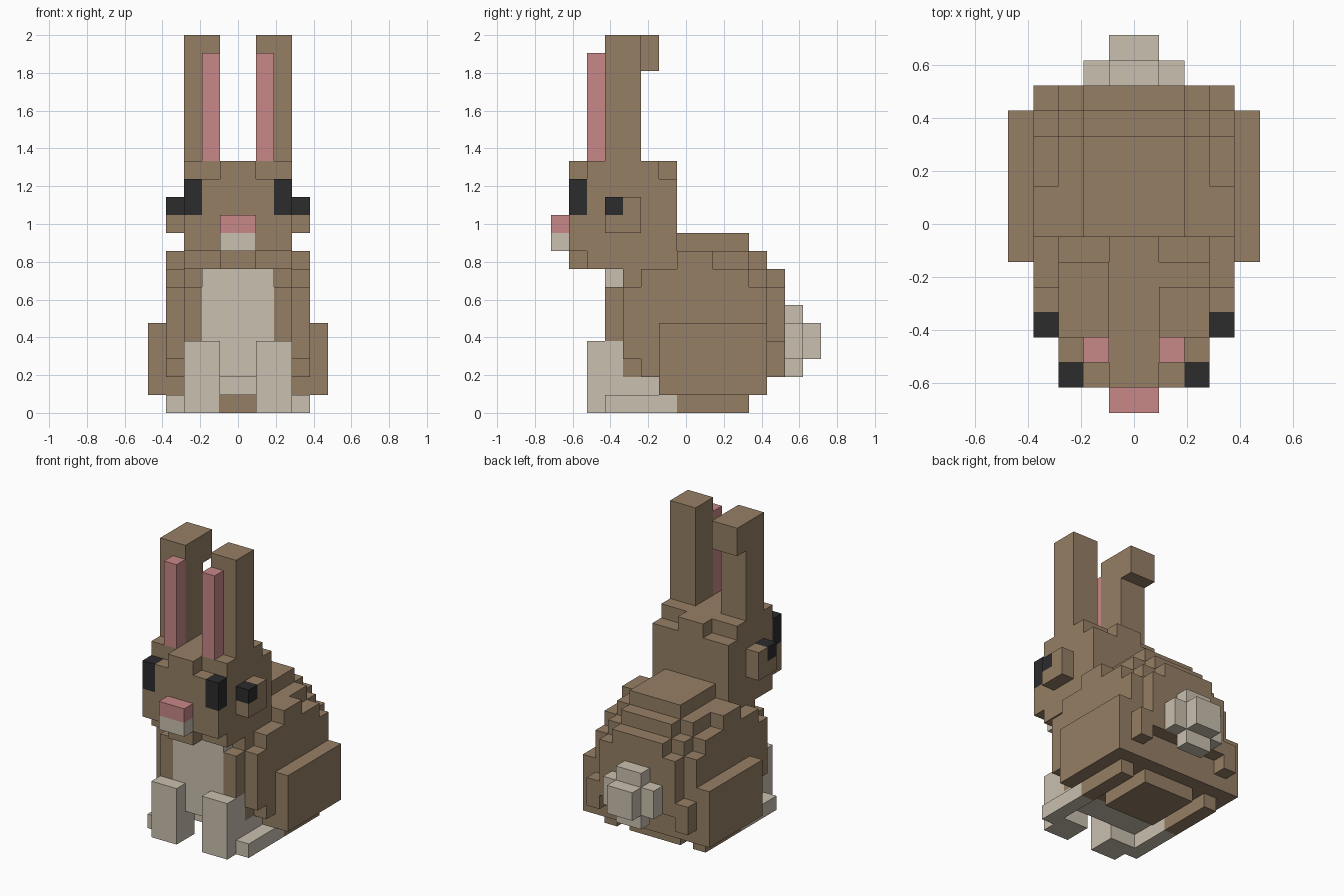
import bpy, bmesh
from mathutils import Vector

cube = bpy.data.objects.get("Cube")
if cube:
    bpy.data.objects.remove(cube, do_unlink=True)

UNIT = 2 / 21          # edge of one block
DEPTH = 15             # blocks from nose to tail


def material(name, r, g, b):
    m = bpy.data.materials.new(name)
    m.use_nodes = True
    m.diffuse_color = (r, g, b, 1)
    m.node_tree.nodes["Principled BSDF"].inputs["Base Color"].default_value = (r, g, b, 1)
    return m


brown = material("brown_fur", 0.305, 0.212, 0.130)
cream = material("cream_fur", 0.585, 0.525, 0.430)
pink = material("pink_skin", 0.580, 0.245, 0.245)
black = material("black_eye", 0.025, 0.025, 0.027)

cells = {}             # block position -> (part, material)


def fill(part, mat, xs, ys, zs, sides=(1, -1)):
    """Fill a block range on each side; part None carves it away."""
    for x in range(*xs):
        for s in sides:
            cx = x if s > 0 else -1 - x
            for y in range(*ys):
                for z in range(*zs):
                    if part:
                        cells[cx, y, z] = (part, mat)
                    else:
                        cells.pop((cx, y, z), None)


# Body: core, shoulders and stepped back
fill("body", brown, (0, 3), (4, 12), (2, 8))
fill("body", brown, (0, 4), (6, 12), (1, 7))
fill("body", brown, (3, 4), (5, 6), (2, 7))
fill("body", brown, (3, 4), (4, 5), (3, 7))
fill("body", brown, (0, 4), (5, 11), (7, 8))
fill("body", brown, (0, 4), (7, 9), (8, 9))
fill("body", brown, (0, 3), (7, 11), (8, 9))
fill("body", brown, (0, 2), (11, 12), (8, 9))
fill("body", brown, (0, 2), (7, 11), (9, 10))
fill("body", brown, (0, 3), (12, 13), (3, 7))
fill("body", brown, (0, 2), (12, 13), (7, 8))
fill("body", brown, (3, 4), (12, 13), (2, 4))
fill("body", brown, (2, 3), (3, 4), (2, 7))
fill("belly", brown, (0, 2), (7, 11), (0, 1))

# Chest and cream underside
fill("chest", cream, (0, 2), (3, 4), (2, 8))
fill("underside", cream, (0, 3), (4, 6), (1, 2))

# Legs
fill("haunches", brown, (4, 5), (6, 12), (1, 5))
fill("hind_legs", brown, (3, 4), (7, 11), (0, 1))
fill("hind_feet", cream, (3, 4), (3, 7), (0, 1))
fill("front_legs", cream, (1, 3), (2, 4), (0, 4))

# Tail: a plus shape with a raised centre
fill("tail", cream, (0, 1), (13, 14), (2, 6))
fill("tail", cream, (0, 2), (13, 14), (3, 5))
fill("tail", cream, (0, 1), (14, 15), (3, 5))

# Head with chipped corners, cheeks, eyes and muzzle
fill("head", brown, (0, 3), (1, 7), (8, 14))
fill(None, None, (1, 3), (1, 2), (13, 14))
fill(None, None, (1, 3), (6, 7), (13, 14))
fill(None, None, (1, 3), (1, 2), (8, 9))
fill("cheeks", brown, (3, 4), (3, 5), (10, 12))
fill("cheek_spots", black, (3, 4), (3, 4), (11, 12))
fill("eyes", black, (2, 3), (1, 2), (11, 13))
fill("mouth", cream, (0, 1), (0, 1), (9, 10))
fill("nose", pink, (0, 1), (0, 1), (10, 11))

# Ears, one with a folded tip
fill("ears", brown, (1, 3), (3, 5), (14, 21))
fill("ears", brown, (1, 3), (5, 6), (19, 21), sides=(-1,))
fill("inner_ears", pink, (1, 2), (2, 3), (14, 20))


def build(part):
    """Make one object from the exposed block faces of a part."""
    bm = bmesh.new()
    mat = None
    for cell, (name, m) in cells.items():
        if name != part:
            continue
        mat = m
        centre = Vector(cell) + Vector((0.5, 0.5 - DEPTH / 2, 0.5))
        for axis in range(3):
            for sign in (1, -1):
                n = Vector((0, 0, 0))
                n[axis] = sign
                if tuple(int(a + b) for a, b in zip(cell, n)) in cells:
                    continue
                u = Vector((0, 0, 0))
                u[(axis + 1) % 3] = 0.5
                v = n.cross(u)
                mid = centre + n / 2
                corners = (mid - u - v, mid + u - v, mid + u + v, mid - u + v)
                bm.faces.new([bm.verts.new(c * UNIT) for c in corners])
    bmesh.ops.remove_doubles(bm, verts=bm.verts, dist=UNIT / 100)
    bmesh.ops.dissolve_limit(bm, angle_limit=0.02, verts=bm.verts, edges=bm.edges)
    mesh = bpy.data.meshes.new(part)
    bm.to_mesh(mesh)
    bm.free()
    mesh.materials.append(mat)
    bpy.context.scene.collection.objects.link(bpy.data.objects.new(part, mesh))


for part in sorted({name for name, _ in cells.values()}):
    build(part)
